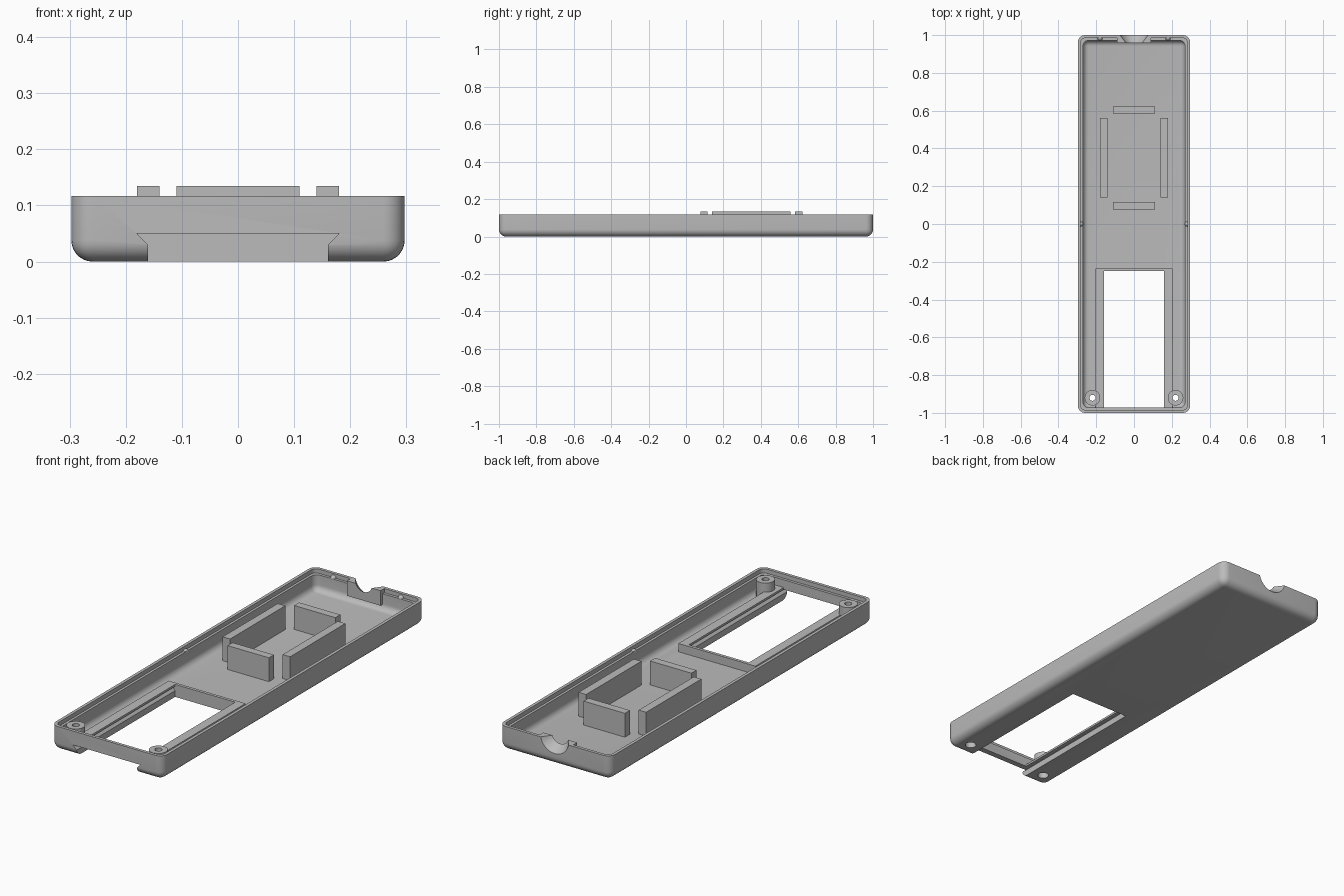
import bpy, bmesh, math
from mathutils import Matrix, Vector

if "Cube" in bpy.data.objects:
    bpy.data.objects.remove(bpy.data.objects["Cube"])

grey = bpy.data.materials.new("plain grey")
grey.use_nodes = True
grey.diffuse_color = (0.5, 0.5, 0.5, 1)
grey.node_tree.nodes["Principled BSDF"].inputs["Base Color"].default_value = (0.5, 0.5, 0.5, 1)


def finish(bm, name):
    bmesh.ops.recalc_face_normals(bm, faces=bm.faces)
    mesh = bpy.data.meshes.new(name)
    bm.to_mesh(mesh)
    bm.free()
    mesh.materials.append(grey)
    ob = bpy.data.objects.new(name, mesh)
    bpy.context.collection.objects.link(ob)
    return ob


def box(name, x, y, z, radius=0, upright_only=False):
    """Box from ranges, with optional rounded edges."""
    bm = bmesh.new()
    size = [r[1] - r[0] for r in (x, y, z)]
    mid = [(r[1] + r[0]) / 2 for r in (x, y, z)]
    bmesh.ops.create_cube(bm, size=1, matrix=Matrix.Translation(mid) @ Matrix.Diagonal((*size, 1)))
    if radius:
        edges = [e for e in bm.edges if not upright_only
                 or abs(e.verts[0].co.z - e.verts[1].co.z) > 0.01]
        bmesh.ops.bevel(bm, geom=edges, offset=radius, segments=7, profile=0.5, affect='EDGES')
    return finish(bm, name)


def cone(name, r1, r2, depth, centre, along_y=False):
    bm = bmesh.new()
    turn = Matrix.Rotation(-math.pi / 2, 4, 'X') if along_y else Matrix()
    bmesh.ops.create_cone(bm, cap_ends=True, segments=40, radius1=r1, radius2=r2,
                          depth=depth, matrix=Matrix.Translation(centre) @ turn)
    return finish(bm, name)


def extrude_y(name, profile, y0, y1):
    """Extrude an (x, z) profile along y."""
    bm = bmesh.new()
    face = bm.faces.new([bm.verts.new((x, y0, z)) for x, z in profile])
    moved = bmesh.ops.extrude_face_region(bm, geom=[face])["geom"]
    bmesh.ops.translate(bm, vec=(0, y1 - y0, 0),
                        verts=[v for v in moved if isinstance(v, bmesh.types.BMVert)])
    return finish(bm, name)


def cut(ob, cutter, remove=True):
    mod = ob.modifiers.new("cut", 'BOOLEAN')
    mod.operation = 'DIFFERENCE'
    mod.solver = 'EXACT'
    mod.object = cutter
    bpy.context.view_layer.objects.active = ob
    bpy.ops.object.modifier_apply(modifier=mod.name)
    if remove:
        bpy.data.objects.remove(cutter)


W, L, H = 0.297, 1.0, 0.117
FLOOR = 0.02

# Tray shell: rounded body, hollowed out, with a stepped rim
tray = box("tray_shell", (-W, W), (-L, L), (0, 0.3), 0.038)
cut(tray, box("trim", (-1, 1), (-2, 2), (H, 0.5)))
cut(tray, box("hollow", (-0.27, 0.27), (-0.972, 0.972), (FLOOR, 0.4), 0.03))
cut(tray, box("rim_step", (-0.282, 0.282), (-0.985, 0.985), (0.097, 0.4), 0.025, True))

# Dovetail slot through the floor and the front wall
slot = [(-0.16, -0.02), (0.16, -0.02), (0.16, 0.03), (0.18, 0.05), (-0.18, 0.05), (-0.16, 0.03)]
cut(tray, extrude_y("slot", slot, -1.1, -0.25))

# Cable notch in the back wall, flaring outwards
cable_block = box("cable_block", (-0.09, 0.09), (0.957, 0.986), (0.045, H))
flare = cone("flare", 0.04, 0.083, 0.06, (0, 0.98, 0.132), True)
cut(tray, flare, False)
cut(cable_block, flare)

# Screw posts with a through hole and a wider recess underneath
for side, label in ((-1, "right"), (1, "left")):
    x, y = side * 0.22, -0.92
    post = cone("screw_post_" + label, 0.041, 0.041, 0.095, (x, y, 0.0565))
    for radius, top in ((0.016, 0.3), (0.025, 0.06)):
        cutter = cone("bore", radius, radius, top + 0.1, (x, y, top / 2 - 0.05))
        cut(tray, cutter, False)
        cut(post, cutter)

    # Slot rail with an undercut groove
    rail = [(0.16, FLOOR), (0.16, 0.03), (0.18, 0.05), (0.16, 0.05),
            (0.16, 0.06), (0.205, 0.06), (0.205, FLOOR)]
    rail_ob = extrude_y("slot_rail_" + label, [(side * px, pz) for px, pz in rail], -0.972, -0.24)
    cutter = cone("bore", 0.025, 0.025, 0.2, (x, y, -0.04))
    cut(rail_ob, cutter)
    cutter = cone("bore", 0.016, 0.016, 0.4, (x, y, 0.0))
    cut(rail_ob, cutter)

    # Long holder wall
    xs = sorted((side * 0.14, side * 0.18))
    box("holder_side_" + label, xs, (0.14, 0.56), (FLOOR, 0.135))

    # Snap bumps on the side and back walls
    for where, spot in (("side", (side * 0.282, 0, 0.09)), ("back", (side * 0.18, 0.985, 0.096))):
        bm = bmesh.new()
        bmesh.ops.create_uvsphere(bm, u_segments=20, v_segments=12, radius=0.0145,
                                  matrix=Matrix.Translation(Vector(spot)))
        finish(bm, "snap_bump_" + where + "_" + label)

# Slot end wall and short holder walls
box("slot_end", (-0.205, 0.205), (-0.25, -0.235), (FLOOR, 0.06))
box("holder_front", (-0.11, 0.11), (0.078, 0.116), (FLOOR, 0.135))
box("holder_back", (-0.11, 0.11), (0.584, 0.622), (FLOOR, 0.135))

# Smooth the rounded parts, keeping sharp edges
bpy.ops.object.select_all(action='DESELECT')
for ob in bpy.context.scene.objects:
    if ob.type == 'MESH':
        ob.select_set(True)
        bpy.context.view_layer.objects.active = ob
bpy.ops.object.shade_smooth_by_angle(angle=math.radians(30))
